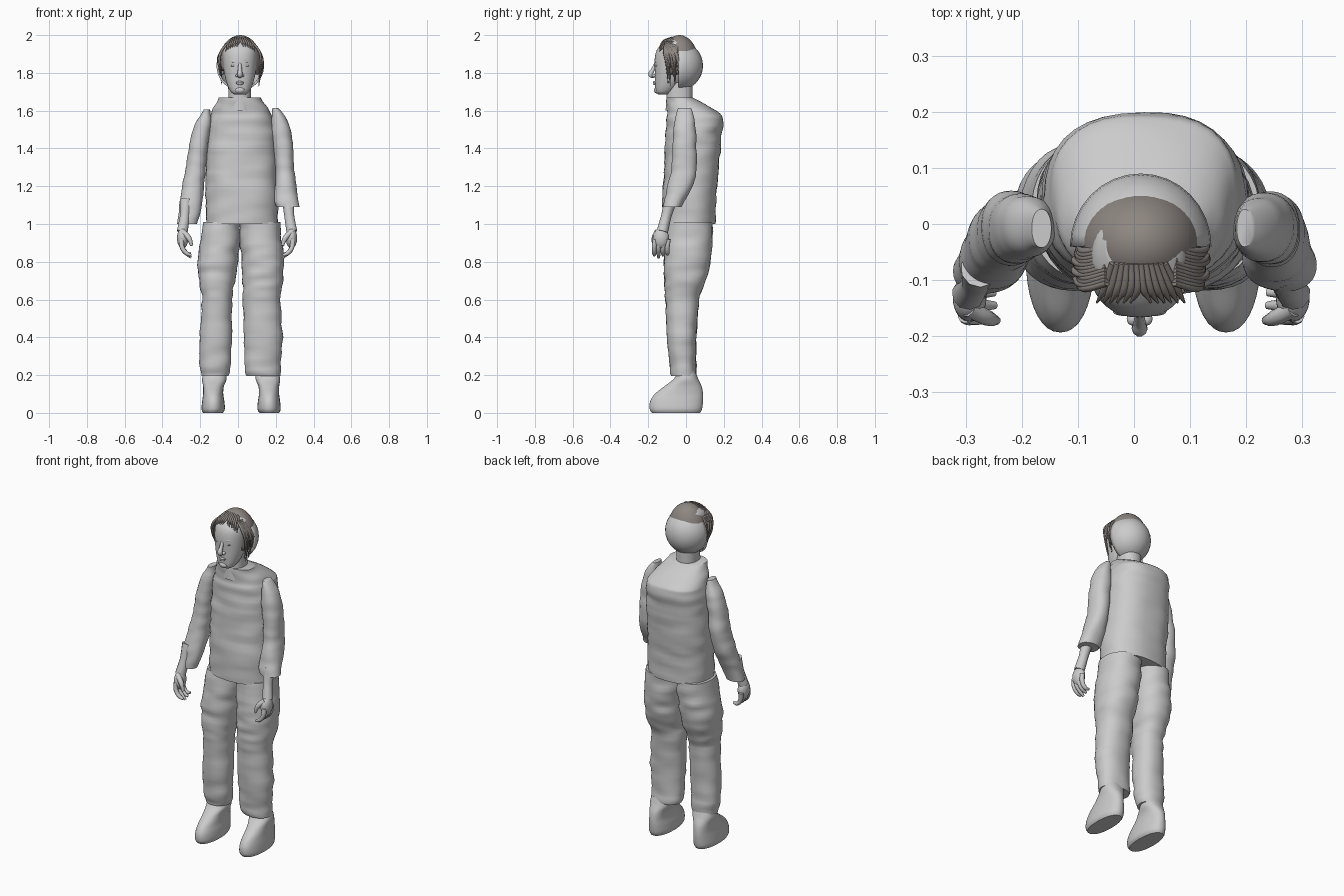
import bpy, bmesh, math, random
from mathutils import Vector, noise

random.seed(4)
if "Cube" in bpy.data.objects:
    bpy.data.objects.remove(bpy.data.objects["Cube"])


def material(name, colour):
    mat = bpy.data.materials.new(name)
    mat.use_nodes = True
    mat.diffuse_color = colour
    mat.node_tree.nodes["Principled BSDF"].inputs["Base Color"].default_value = colour
    return mat


GREY = material("light_grey", (0.6, 0.6, 0.6, 1))
HAIR = material("hair_brown_grey", (0.27, 0.24, 0.22, 1))


def finish(name, bm, mat, sharp=50):
    bmesh.ops.recalc_face_normals(bm, faces=bm.faces)
    mesh = bpy.data.meshes.new(name)
    bm.to_mesh(mesh)
    bm.free()
    mesh.materials.append(mat)
    for poly in mesh.polygons:
        poly.use_smooth = True
    mesh.set_sharp_from_angle(angle=math.radians(sharp))
    obj = bpy.data.objects.new(name, mesh)
    bpy.context.collection.objects.link(obj)
    return obj


def spline_rows(rows, steps):
    """Smoothly fill in rows between the given ones."""
    out = []
    for i in range(len(rows) - 1):
        a, b = rows[max(i - 1, 0)], rows[i]
        c, d = rows[i + 1], rows[min(i + 2, len(rows) - 1)]
        for s in range(steps):
            t = s / steps
            out.append([q + 0.5 * t * (r - p + t * (2 * p - 5 * q + 4 * r - e + t * (3 * (q - r) + e - p)))
                        for p, q, r, e in zip(a, b, c, d)])
    return out + [rows[-1]]


def loft(name, rows, mat=GREY, power=2.2, folds=0.0, sides=36, steps=6):
    """Rows are (z, left edge, right edge, front edge, back edge)."""
    bm = bmesh.new()
    rings = []
    for z, x0, x1, y0, y1 in spline_rows(rows, steps):
        ring = []
        for k in range(sides):
            c, s = math.cos(math.tau * k / sides), math.sin(math.tau * k / sides)
            c = math.copysign(abs(c) ** (2 / power), c)
            s = math.copysign(abs(s) ** (2 / power), s)
            p = Vector(((x0 + x1) / 2 + c * (x1 - x0) / 2, (y0 + y1) / 2 + s * (y1 - y0) / 2, z))
            wrinkle = folds * noise.noise(Vector((p.x * 7, p.y * 7, z * 22)))
            ring.append(bm.verts.new(p + Vector((c, s, 0)) * wrinkle))
        rings.append(ring)
    for a, b in zip(rings, rings[1:]):
        for k in range(sides):
            j = (k + 1) % sides
            bm.faces.new((a[k], a[j], b[j], b[k]))
    bm.faces.new(rings[0])
    bm.faces.new(rings[-1])
    return finish(name, bm, mat)


def ball(name, centre, radii, mat=GREY, keep=None, segments=32):
    """Ellipsoid, optionally trimmed to the faces that pass a rule."""
    bm = bmesh.new()
    bmesh.ops.create_uvsphere(bm, u_segments=segments, v_segments=segments // 2, radius=1)
    for v in bm.verts:
        v.co = Vector(centre) + Vector([a * b for a, b in zip(v.co, radii)])
    if keep:
        drop = [f for f in bm.faces if not keep(f.calc_center_median())]
        bmesh.ops.delete(bm, geom=drop, context="FACES")
    return finish(name, bm, mat)


def tube(name, points, radii, mat=GREY, resolution=3):
    curve = bpy.data.curves.new(name, "CURVE")
    curve.dimensions = "3D"
    curve.bevel_depth = 1
    curve.bevel_resolution = resolution
    curve.resolution_u = 5
    curve.use_fill_caps = True
    sp = curve.splines.new("BEZIER")
    sp.bezier_points.add(len(points) - 1)
    for bp, co, r in zip(sp.bezier_points, points, radii):
        bp.co, bp.radius = co, r
        bp.handle_left_type = bp.handle_right_type = "AUTO"
    curve.materials.append(mat)
    obj = bpy.data.objects.new(name, curve)
    bpy.context.collection.objects.link(obj)


# Shirt body with a raised collar
loft("shirt", [(1.0, -.17, .21, -.125, .155), (1.15, -.17, .21, -.125, .16), (1.3, -.17, .205, -.115, .175),
               (1.45, -.165, .2, -.11, .188), (1.55, -.155, .19, -.105, .198), (1.585, -.145, .175, -.1, .18),
               (1.63, -.12, .145, -.1, .11), (1.67, -.1, .12, -.1, .035)], power=2.4, folds=.008)

# Sleeves
loft("left_sleeve", [(1.09, .205, .325, -.12, -.025), (1.12, .195, .32, -.115, -.01), (1.2, .195, .31, -.1, .035),
                     (1.3, .197, .297, -.075, .058), (1.4, .187, .293, -.07, .055), (1.5, .177, .278, -.065, .05),
                     (1.57, .177, .25, -.055, .042), (1.615, .185, .21, -.04, .025)], folds=.005)
loft("right_sleeve", [(1.0, -.32, -.215, -.125, -.045), (1.1, -.31, -.19, -.115, -.01), (1.2, -.297, -.18, -.095, .035),
                      (1.3, -.275, -.17, -.075, .055), (1.4, -.262, -.16, -.07, .055), (1.5, -.238, -.145, -.06, .05),
                      (1.56, -.21, -.14, -.05, .04), (1.605, -.18, -.15, -.04, .025)], folds=.005)

# Trouser legs
loft("left_leg", [(.195, .045, .22, -.075, .055), (.25, .035, .228, -.085, .055), (.4, .03, .235, -.1, .055),
                  (.6, .025, .228, -.11, .07), (.7, .022, .238, -.116, .105), (.8, .02, .245, -.115, .13),
                  (.9, .01, .235, -.11, .138), (1.01, .005, .222, -.1, .14)], folds=.009)
loft("right_leg", [(.195, -.195, -.05, -.075, .055), (.25, -.205, -.04, -.085, .055), (.4, -.205, -.035, -.1, .055),
                   (.6, -.19, -.03, -.11, .07), (.7, -.205, -.015, -.116, .105), (.8, -.215, 0, -.115, .13),
                   (.9, -.2, .01, -.11, .138), (1.01, -.188, .015, -.1, .14)], folds=.009)

# Slipper-like shoes
shoe = [(0, -.05, .055, -.18, .075), (.02, -.06, .063, -.192, .085), (.06, -.058, .06, -.19, .09),
        (.1, -.052, .055, -.165, .09), (.14, -.055, .055, -.115, .083), (.18, -.07, .06, -.065, .065),
        (.22, -.065, .05, -.04, .05)]
loft("left_shoe", [(z, .163 + a, .163 + b, c, d) for z, a, b, c, d in shoe])
loft("right_shoe", [(z, -.13 - b, -.13 - a, c, d) for z, a, b, c, d in shoe])

# Hands with curled fingers
for side, sign, shift in (("left", 1, 0), ("right", -1, -.01)):
    def at(x, y, z):
        return (sign * x + shift, y, z)

    tube(side + "_wrist", [at(.265, -.08, 1.13), at(.272, -.105, 1.04), at(.285, -.125, .96)], [.034, .027, .03])
    ball(side + "_palm", at(.283, -.132, .925), (.03, .042, .055))
    for i in range(4):
        y = -.168 + .023 * i
        low = .822 + .012 * abs(i - 1)
        tube(f"{side}_finger_{i + 1}", [at(.29, y + .005, .92), at(.285, y, .875), at(.262, y, .845), at(.238, y, low)],
             [.014, .0125, .0115, .007])
    tube(side + "_thumb", [at(.285, -.15, .96), at(.25, -.168, .925), at(.235, -.172, .885)], [.016, .014, .008])

# Neck and head
loft("neck", [(1.6, -.06, .08, -.108, .04), (1.65, -.052, .07, -.105, .035), (1.75, -.052, .07, -.1, .035)])
loft("head", [(1.685, -.018, .038, -.145, -.095), (1.7, -.038, .058, -.16, -.07), (1.74, -.058, .078, -.164, -.03),
              (1.8, -.073, .093, -.165, 0), (1.87, -.08, .1, -.166, .02), (1.92, -.08, .1, -.155, .03),
              (1.955, -.07, .09, -.125, .03), (1.975, -.05, .07, -.09, .01)], power=2.2)

# Facial features
tube("nose", [(.01, -.16, 1.85), (.01, -.176, 1.815), (.01, -.186, 1.79), (.01, -.165, 1.782)],
     [.008, .011, .0145, .01])
for sign, side in ((1, "left"), (-1, "right")):
    x = .01 + sign * .034
    ball(side + "_nostril", (.01 + sign * .013, -.169, 1.786), (.01, .012, .009), segments=16)
    ball(side + "_eye", (x, -.155, 1.838), (.014, .008, .006), segments=16)
    tube(side + "_brow", [(x - sign * .02, -.158, 1.854), (x, -.155, 1.861), (x + sign * .022, -.138, 1.853)],
         [.006, .008, .005])
    ball(side + "_ear", (.01 + sign * .092, -.055, 1.825), (.012, .022, .036), segments=16)
for name, z, w in (("upper_lip", 1.751, .028), ("lower_lip", 1.741, .023)):
    tube(name, [(.01 - w, -.153, 1.746), (.01, -.168, z), (.01 + w, -.153, 1.746)], [.003, .0065, .003])
ball("chin", (.01, -.152, 1.708), (.027, .018, .018), segments=16)

# Thin shell that forms the back of the head
shell = ball("head_back", (.012, -.04, 1.838), (.126, .13, .131), keep=lambda p: p.y > -.04)
wall = shell.modifiers.new("wall", "SOLIDIFY")
wall.thickness = .01

# Hair cap, with locks hanging at the temples and across the hairline
cap = ball("hair_cap", (.012, -.035, 1.85), (.112, .102, .15), HAIR, segments=48,
           keep=lambda p: p.z > 1.8 + .02 * noise.noise(p * 60) and (p.z > 1.93 or abs(p.x - .012) > .06 or p.y > 0))
cap.modifiers.new("wall", "SOLIDIFY").thickness = .006
for sign, side in ((1, "left"), (-1, "right")):
    for i in range(12):
        y = -.115 + i * .006
        end = random.uniform(1.72, 1.83)
        bulge = random.uniform(.108, .12)
        tube(f"{side}_lock_{i + 1}", [(.012 + sign * .06, y + .01, 1.965), (.012 + sign * .1, y, 1.915),
                                      (.012 + sign * bulge, y + .01, 1.86), (.012 + sign * .098, y + .02, end)],
             [.006, .007, .006, .0015], HAIR, 1)
    for i in range(6):
        x = .012 + sign * (.006 + i * .012)
        drop = .001 * i * i
        tube(f"{side}_fringe_{i + 1}", [(x * .7, -.07, 1.988 - drop * .4), (x, -.118, 1.968 - drop),
                                        (x + sign * .012, -.14, 1.94 - drop)], [.006, .007, .002], HAIR, 1)
